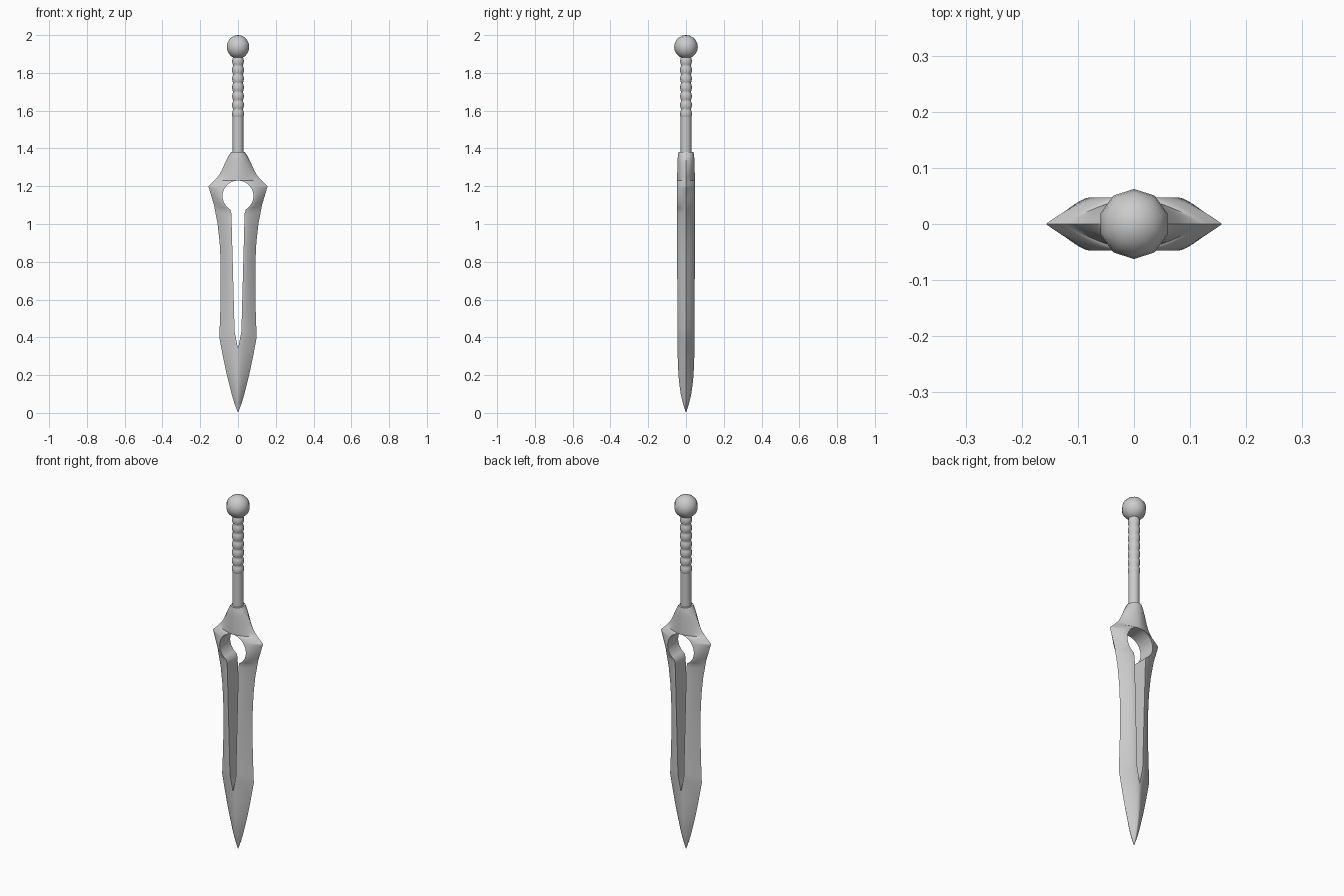
import bpy, bmesh, math

if "Cube" in bpy.data.objects:
    bpy.data.objects.remove(bpy.data.objects["Cube"])


def lerp(table, z):
    """Linear lookup in a list of (z, value)."""
    for (a, va), (b, vb) in zip(table, table[1:]):
        if z <= b:
            return va + (vb - va) * max(0, (z - a) / (b - a))
    return table[-1][1]


def finish(name, bm, angle):
    bmesh.ops.remove_doubles(bm, verts=bm.verts, dist=1e-5)
    bmesh.ops.recalc_face_normals(bm, faces=bm.faces)
    me = bpy.data.meshes.new(name)
    bm.to_mesh(me)
    bm.free()
    ob = bpy.data.objects.new(name, me)
    bpy.context.collection.objects.link(ob)
    bpy.ops.object.select_all(action='DESELECT')
    ob.select_set(True)
    bpy.context.view_layer.objects.active = ob
    return ob


def lathe(name, profile, sides, angle=50):
    bm = bmesh.new()
    rings = []
    for r, z in profile:
        rings.append([bm.verts.new((r * math.sin(2 * math.pi * i / sides),
                                    r * math.cos(2 * math.pi * i / sides), z))
                      for i in range(sides)])
    for a, b in zip(rings, rings[1:]):
        for i in range(sides):
            j = (i + 1) % sides
            bm.faces.new((a[i], a[j], b[j], b[i]))
    for ring, (r, z) in ((rings[0], profile[0]), (rings[-1], profile[-1])):
        if r > 1e-4:
            bm.faces.new(ring)
    ob = finish(name, bm, angle)
    bpy.ops.object.shade_smooth_by_angle(angle=math.radians(angle))
    return ob


# Blade profiles: outer half-width, half-thickness, keyhole half-width
outer = [(0, 0), (0.05, 0.019), (0.1, 0.034), (0.2, 0.059), (0.3, 0.08), (0.4, 0.099),
         (0.5, 0.095), (0.6, 0.092), (0.8, 0.092), (0.9, 0.097), (1.0, 0.108),
         (1.1, 0.127), (1.2, 0.157), (1.23, 0.125), (1.26, 0.099), (1.29, 0.083),
         (1.33, 0.066), (1.36, 0.05), (1.38, 0.037)]
thick = [(0, 0), (0.05, 0.016), (0.1, 0.028), (0.15, 0.035), (0.2, 0.040), (0.3, 0.044),
         (0.45, 0.046), (1.25, 0.047), (1.35, 0.044), (1.38, 0.04)]
hole = [(0.34, 0), (0.43, 0.018), (1.055, 0.035)]
for deg in range(-60, 91, 10):
    a = math.radians(deg)
    hole.append((1.148 + 0.082 * math.sin(a), max(0, 0.082 * math.cos(a))))
hole[-1] = (1.23, 0)

levels = sorted({round(z, 4) for t in (outer, thick, hole) for z, _ in t})
N = 8
bm = bmesh.new()
rows = []
for z in levels:
    xo, t = lerp(outer, z), lerp(thick, z)
    xi = lerp(hole, z) if 0.34 < z < 1.2299 else 0
    k = min(1, max(0, (z - 1.22) / 0.16))      # lens section turns round at the top
    p, q = 1.45 + 0.55 * k, 1 - 0.5 * k
    us = [i / N for i in range(N + 1)]
    pts = [(xi + u * (xo - xi), t * (1 - u ** p) ** q) for u in us]
    loop = [(x, -y, z) for x, y in pts] + [(x, y, z) for x, y in reversed(pts[:-1])]
    rows.append((xi, [bm.verts.new(c) for c in loop]))
for (xa, a), (xb, b) in zip(rows, rows[1:]):
    for i in range(len(a) - 1):
        bm.faces.new((a[i], a[i + 1], b[i + 1], b[i]))
    if xa > 0 or xb > 0:                        # inner wall of the keyhole
        bm.faces.new((a[-1], a[0], b[0], b[-1]))
bm.faces.new(rows[-1][1])
blade = finish("blade", bm, 40)
mod = blade.modifiers.new("mirror", 'MIRROR')
mod.use_clip = True
bpy.ops.object.modifier_apply(modifier="mirror")
bpy.ops.object.shade_smooth_by_angle(angle=math.radians(40))

# Plain lower handle
lathe("handle", [(0.028, 1.36), (0.028, 1.57)], 16)

# Beaded grip
beads, z0, z1 = 7, 1.56, 1.885
grip = []
for i in range(beads * 6 + 1):
    f = abs(math.sin(math.pi * i / 6))
    grip.append((0.025 + 0.006 * f ** 0.7, z0 + (z1 - z0) * i / (beads * 6)))
lathe("grip", grip, 16, 60)

# Round pommel
R = 0.0625
lathe("pommel", [(R * math.sin(math.pi * i / 10), 2 - R - R * math.cos(math.pi * i / 10))
                 for i in range(11)], 10)
